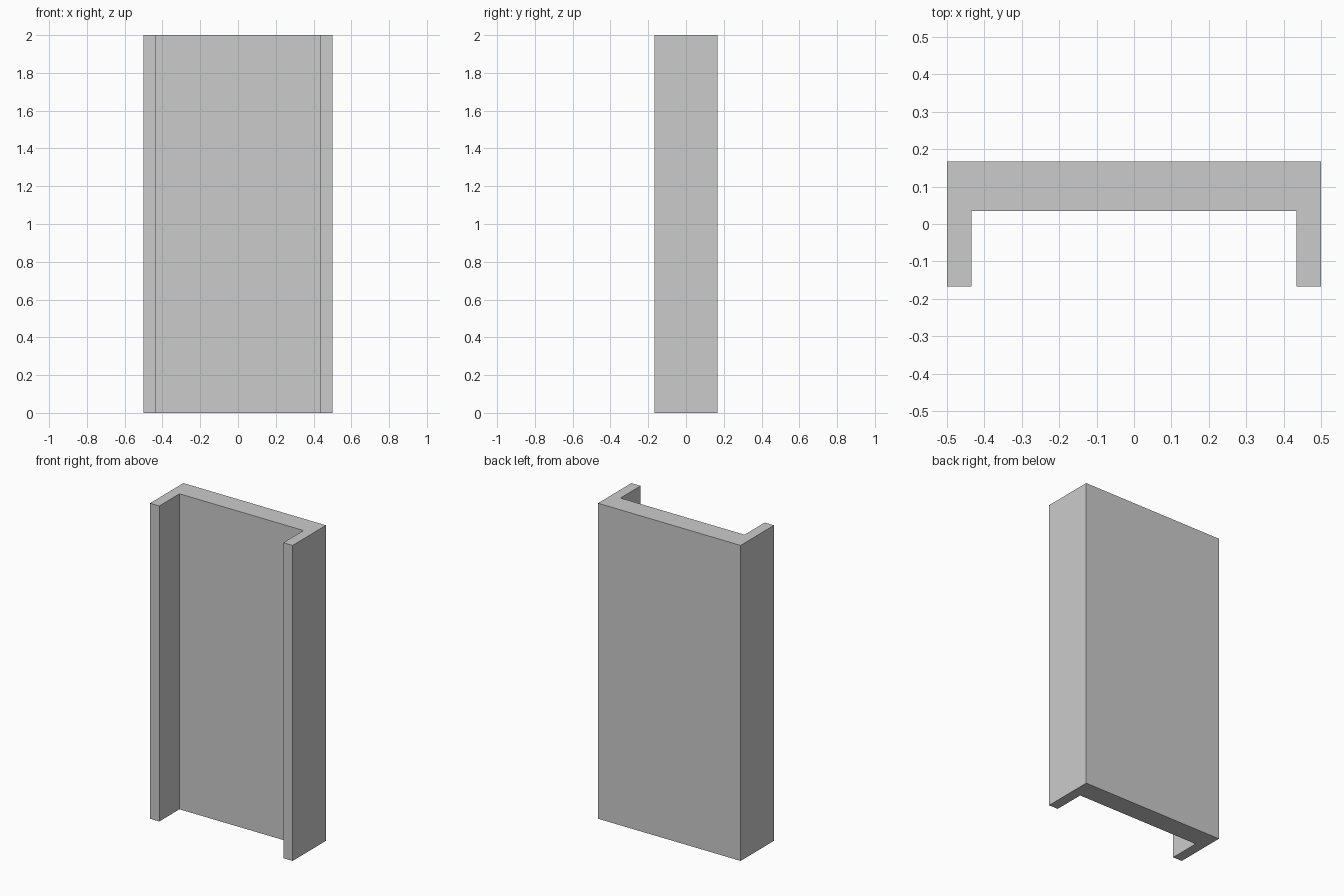
import bpy
import bmesh

if "Cube" in bpy.data.objects:
    bpy.data.objects.remove(bpy.data.objects["Cube"])

HEIGHT = 2.0
HALF_W, HALF_D = 0.5, 0.167      # outer half width and half depth
INNER_X, INNER_Y = 0.435, 0.035  # inside faces of the flanges and web

# U-shaped cross-section: right half, then mirrored to the left
right = [(INNER_X, INNER_Y), (INNER_X, -HALF_D), (HALF_W, -HALF_D), (HALF_W, HALF_D)]
profile = right + [(-x, y) for x, y in reversed(right)]

# Extrude the section upwards into a solid channel
bm = bmesh.new()
base = bm.faces.new([bm.verts.new((x, y, 0)) for x, y in profile])
top = bmesh.ops.extrude_face_region(bm, geom=[base], use_keep_orig=True)
top_verts = [g for g in top["geom"] if isinstance(g, bmesh.types.BMVert)]
bmesh.ops.translate(bm, verts=top_verts, vec=(0, 0, HEIGHT))
bmesh.ops.recalc_face_normals(bm, faces=bm.faces)

mesh = bpy.data.meshes.new("channel_panel")
bm.to_mesh(mesh)
bm.free()
panel = bpy.data.objects.new("channel_panel", mesh)
bpy.context.collection.objects.link(panel)
